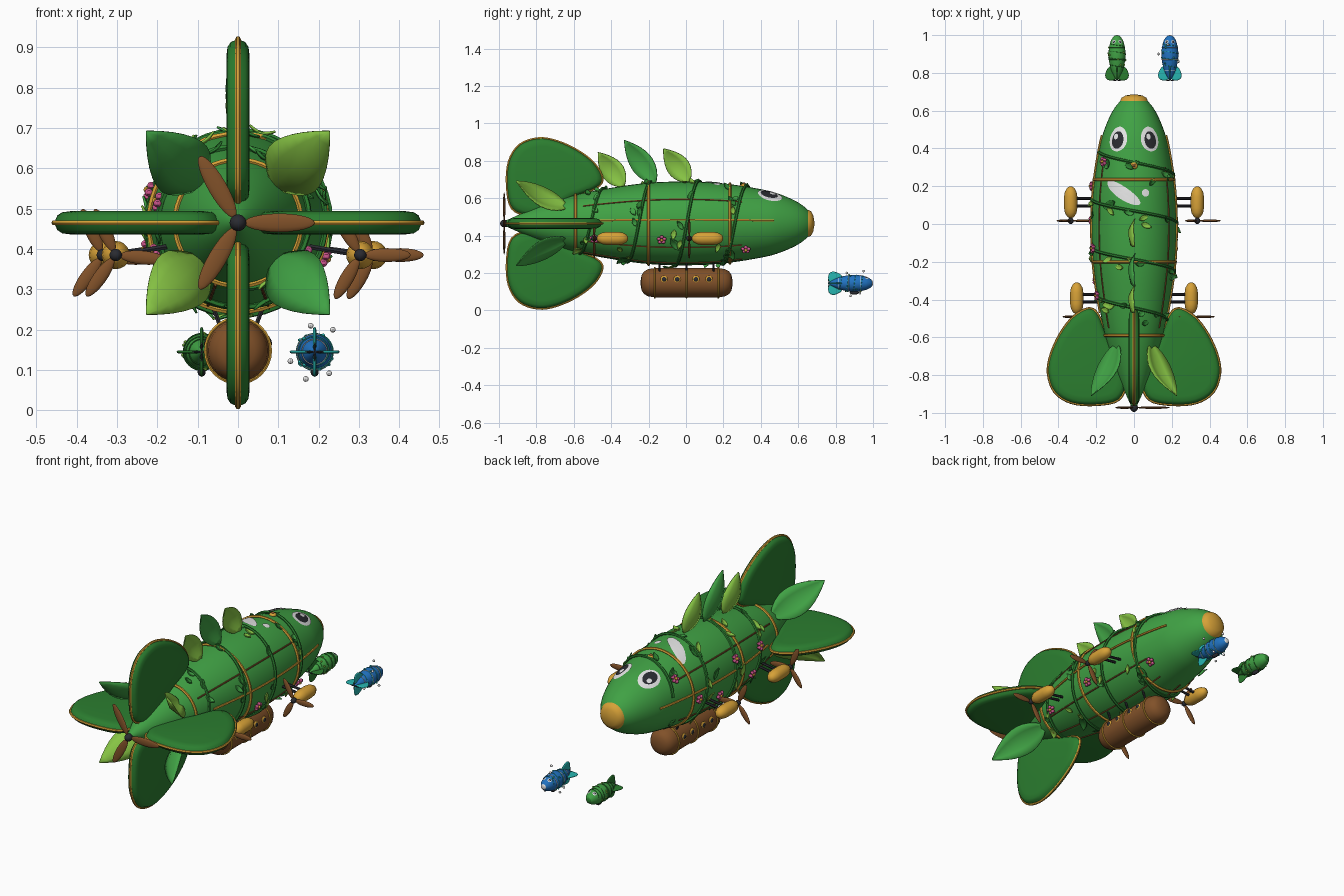
import bpy, bmesh, math, random
from math import sin, cos, pi, radians
from mathutils import Vector as V

random.seed(4)
if "Cube" in bpy.data.objects:
    bpy.data.objects.remove(bpy.data.objects["Cube"])


def material(name, code):
    lin = [(int(code[i:i + 2], 16) / 255) ** 2.2 for i in (0, 2, 4)] + [1]
    m = bpy.data.materials.new(name)
    m.use_nodes = True
    m.diffuse_color = lin
    m.node_tree.nodes["Principled BSDF"].inputs["Base Color"].default_value = lin
    return m


GREEN = material("leaf green", "42A046")
DEEP = material("deep green", "2F7D33")
LIGHT = material("light green", "86C346")
GOLD = material("gold", "D6A03A")
BROWN = material("wood brown", "80522D")
DARK = material("dark grey", "2E2F34")
WHITE = material("white", "E4E4E4")
PINK = material("pink", "D2588F")
BLUE = material("blue", "2672C0")
TEAL = material("teal", "2CB5B0")


def grid(name, rows, mat, wrap=False, cap=""):
    """Quad mesh through rows of points, with optional end caps."""
    bm = bmesh.new()
    vs = [[bm.verts.new(p) for p in row] for row in rows]
    n = len(rows[0])
    for a, b in zip(vs, vs[1:]):
        for i in range(n if wrap else n - 1):
            j = (i + 1) % n
            bm.faces.new((a[i], a[j], b[j], b[i]))
    if "s" in cap:
        bm.faces.new(vs[0])
    if "e" in cap:
        bm.faces.new(vs[-1])
    bmesh.ops.recalc_face_normals(bm, faces=bm.faces)
    me = bpy.data.meshes.new(name)
    bm.to_mesh(me)
    bm.free()
    me.materials.append(mat)
    ob = bpy.data.objects.new(name, me)
    bpy.context.collection.objects.link(ob)
    return ob


def tube(name, pts, r, mat, closed=False):
    cu = bpy.data.curves.new(name, "CURVE")
    cu.dimensions = "3D"
    cu.bevel_depth, cu.bevel_resolution, cu.use_fill_caps = r, 1, True
    sp = cu.splines.new("POLY")
    sp.points.add(len(pts) - 1)
    for p, q in zip(sp.points, pts):
        p.co = (*q, 1)
    sp.use_cyclic_u = closed
    cu.materials.append(mat)
    ob = bpy.data.objects.new(name, cu)
    bpy.context.collection.objects.link(ob)


def ball(name, c, size, mat, turn=None, n=12):
    """Ellipsoid; turn is an angle about the y axis."""
    rows = []
    for k in range(n + 1):
        a = pi * min(max(k / n, 0.01), 0.99)
        ring = []
        for i in range(n):
            p = V((size[0] * cos(a), size[1] * sin(a) * cos(2 * pi * i / n), size[2] * sin(a) * sin(2 * pi * i / n)))
            if turn is not None:
                p = V((p.x * cos(turn) - p.z * sin(turn), p.y, p.x * sin(turn) + p.z * cos(turn)))
            ring.append(V(c) + p)
        rows.append(ring)
    return grid(name, rows, mat, True, "se")


def lathe(name, prof, c, mat, n=40):
    """Profile of (y, radius) turned about the y axis."""
    return grid(name, [[V(c) + V((r * cos(2 * pi * i / n), y, r * sin(2 * pi * i / n))) for i in range(n)]
                       for y, r in prof], mat, True, "se")


def spline(pts, closed=False, steps=5):
    out, n = [], len(pts)
    pick = (lambda i: pts[i % n]) if closed else (lambda i: pts[min(max(i, 0), n - 1)])
    for i in range(n if closed else n - 1):
        p = [V(pick(i + k)) for k in (-1, 0, 1, 2)]
        for s in range(steps):
            t = s / steps
            out.append(p[1] + 0.5 * t * (p[2] - p[0] + t * (2 * p[0] - 5 * p[1] + 4 * p[2] - p[3]
                       + t * (3 * (p[1] - p[2]) + p[3] - p[0]))))
    return out if closed else out + [V(pts[-1])]


HULL = spline([(-.965, .015), (-.8, .085), (-.6, .15), (-.4, .19), (-.2, .217), (0, .224),
               (.2, .214), (.4, .183), (.5, .157), (.6, .112), (.66, .062), (.68, .015)])
FIN = spline([(.04, -.83), (.08, -.93), (.2, -.957), (.33, -.947), (.42, -.89), (.455, -.79), (.44, -.69),
              (.39, -.58), (.32, -.49), (.24, -.447), (.19, -.48), (.14, -.6), (.07, -.73)], True, 4)


def radius(y):
    for a, b in zip(HULL, HULL[1:]):
        if y <= b.x:
            return a.y + (b.y - a.y) * (y - a.x) / (b.x - a.x)
    return HULL[-1].y


def leaf(name, base, tip, side, w, mat):
    base, tip, side = V(base), V(tip), V(side).normalized()
    up = (tip - base).cross(side).normalized()
    rows = []
    for k in range(11):
        t = k / 10
        h = w / 2 * max(sin(pi * t ** 0.85), 0.02) ** 0.85
        mid = base.lerp(tip, t) + up * w * 0.25 * sin(pi * t)
        rows.append([mid + side * h * s - up * abs(s) * h * 0.3 for s in (-1, -.5, 0, .5, 1)])
    ob = grid(name, rows, mat)
    ob.modifiers.new("thickness", "SOLIDIFY").thickness = 0.005


def propeller(name, c, length, w, start):
    for k in range(3):
        a = start + k * 2 * pi / 3
        mid = V(c) + V((cos(a), 0, sin(a))) * length * 0.54
        ball(name + "_blade", mid, (length * 0.46, 0.007, w / 2), BROWN, a)
    ball(name + "_hub", c, (w * 0.45, w * 0.5, w * 0.45), DARK)


def ship(tag, c, sr, sy, sf, main, fin, trim, vine):
    """Hull with fins, rings, vine and eyes; returns its surface function."""
    c = V(c)

    def surf(y, a, off=0.0):
        r = radius(y) * sr + off
        return c + V((r * cos(a), y * sy, r * sin(a)))

    def patch(name, y, a, u, v, mat, off, rot=0):
        rows = []
        for k in range(6):
            ring = []
            for i in range(24):
                t, q = 2 * pi * i / 24, max(k / 5, 0.02)
                du, dv = u * q * cos(t), v * q * sin(t)
                x, yy = du * cos(rot) - dv * sin(rot), y + du * sin(rot) + dv * cos(rot)
                ring.append(surf(yy, a - x / radius(y), off * sr))
            rows.append(ring)
        grid(tag + name, rows, mat, True, "s")

    lathe(tag + "hull", [(y * sy, r * sr) for y, r in HULL], c, main)
    lathe(tag + "nose_cap", [(y * sy, r * sr) for y, r in
                             ((.64, .05), (.652, .073), (.668, .066), (.68, .045), (.686, .012))], c, trim)
    # Four fins with a rounded rim and edge trim
    for k in range(4):
        d = V((cos(k * pi / 2), 0, sin(k * pi / 2)))
        side = V((-d.z, 0, d.x))
        rows = []
        for s, h in ((.78, -.029), (.9, -.026), (.96, -.018), (1, 0), (.96, .018), (.9, .026), (.78, .029)):
            rows.append([c + d * sf * (.26 + (p.x - .26) * s) + side * h * sf
                         + V((0, sy * (-.75 + (p.y + .75) * s), 0)) for p in FIN])
        grid(tag + "tail_fin", rows, fin, True, "se")
        tube(tag + "fin_trim", [c + d * sf * p.x + V((0, sy * p.y, 0)) for p in FIN],
             .007 * sf, trim if sr == 1 else fin, True)
    # Hoops, vine, eyes
    for y in (.235, -.2, -.59):
        tube(tag + "hoop", [surf(y, 2 * pi * i / 48, .003 * sr) for i in range(48)], .008 * sr, trim, True)
    tube(tag + "vine", [surf(.38 - .95 * i / 160, 2.9 - i / 160 * 2 * pi * 3.7, .005 * sr) for i in range(161)],
         .008 * sr, vine)
    for s in (-1, 1):
        a = pi / 2 - s * radians(29)
        patch("eye_white", .45, a, .052, .066, WHITE, .004)
        patch("eye_pupil", .445, a, .033, .046, DARK, .007)
        patch("eye_glint", .463, a + .06, .012, .015, WHITE, .009)
    return surf, patch


# Main airship
AXIS = V((0, 0, .465))
surf, patch = ship("", AXIS, 1, 1, 1, GREEN, DEEP, GOLD, DEEP)
patch("shine_streak", .165, pi / 2 + .28, .11, .033, WHITE, .004, radians(-33))
patch("shine_dot", .165, pi / 2 - .28, .02, .02, WHITE, .004)
for a in (5, 175):
    tube("side_rail", [surf(-.47 + .94 * i / 24, radians(a), .003) for i in range(25)], .006, GOLD)
for a in (35, 145, 215, 325, 250, 290):
    tube("hull_rib", [surf(-.55 + .85 * i / 24, radians(a), .001) for i in range(25)], .004, BROWN)
ball("brow_jewel", surf(.31, pi / 2, .003), (.02, .02, .012), GOLD)
ball("brow_jewel_core", surf(.31, pi / 2, .01), (.01, .01, .01), BROWN)
propeller("tail_propeller", (0, -.972, .465), .19, .046, 0)

# Crest leaves and diagonal tail leaves
for base, tip, m in (((0, -.33, .66), (0, -.47, .845), LIGHT), ((0, -.16, .68), (0, -.33, .91), GREEN),
                     ((0, .02, .685), (0, -.12, .865), LIGHT)):
    leaf("crest_leaf", base, tip, (.15, .8, .6), .125, m)
for sx, sz in ((1, 1), (-1, 1), (-1, -1), (1, -1)):
    leaf("tail_leaf", AXIS + V((sx * .085, -.63, sz * .085)), AXIS + V((sx * .225, -.91, sz * .225)),
         (-sz, 0, sx), .16, LIGHT if sx * sz > 0 else GREEN)

# Small leaves along the vine and on the flanks
for i in range(64):
    t = (i + random.random()) / 64
    y, a = .36 - .93 * t, 2.85 - t * 2 * pi * 3.65
    if i % 4 == 0:
        a += 1.1
    da = random.choice((-1, 1)) * .2
    big = 1.7 if i % 9 == 0 else 1
    tip = surf(y + random.uniform(-.04, .03) * big, a + da * big, .022)
    base = surf(y, a, .006)
    side = (tip - base).cross(V((cos(a), 0, sin(a))))
    leaf("vine_leaf", base, tip, side, .026 * big, random.choice((LIGHT, GREEN, DEEP)))

# Flowers
for y, a in ((.32, -42), (-.13, -22), (-.49, -26), (.33, 142), (.2, 185), (.02, 196),
             (-.13, 160), (-.3, 200), (-.38, 165)):
    a = radians(a)
    n, u = V((cos(a), 0, sin(a))), V((-sin(a), 0, cos(a)))
    c = surf(y, a, .012)
    for k in range(5):
        t = k * 2 * pi / 5
        ball("flower_petal", c + (u * cos(t) + V((0, sin(t), 0))) * .016, (.01, .011, .01), PINK, n=7)
    ball("flower_heart", c + n * .006, (.009, .009, .009), GOLD, n=7)

# Engine pods on struts
POD = [(-.083, .008), (-.075, .02), (-.055, .031), (-.03, .035), (.03, .035), (.055, .031), (.075, .02), (.083, .008)]
for s in (-1, 1):
    for x, y, turn in ((.335, .115, 0), (.303, -.393, .0)):
        c = V((s * x, y, .385))
        lathe("engine_pod", POD, c, GOLD, 20)
        for dy in (-.02, .02):
            tube("engine_strut", [V((s * .15, y + dy, .41)), c + V((0, dy, 0))], .007, DARK)
        tube("engine_shaft", [c, c + V((0, -.1, 0))], .007, DARK)
        propeller("engine_propeller", c - V((0, .098, 0)), .125, .034, turn if s > 0 else 2.0 + turn)

# Gondola with bands, portholes and hangers
CAB = V((0, .003, .148))
half = [(.0, .078), (.17, .078), (.205, .073), (.228, .06), (.24, .042), (.245, .015)]
lathe("gondola", [(-y, r) for y, r in half[:0:-1]] + half, CAB, BROWN)
for y in (-.17, 0, .17):
    tube("gondola_band", [CAB + V((.08 * cos(i * pi / 16), y, .08 * sin(i * pi / 16))) for i in range(32)],
         .005, GOLD, True)
    for s in (-1, 1):
        tube("gondola_hanger", [CAB + V((s * .04, y * .85, .05)), CAB + V((s * .07, y * .85, .13))], .006, DARK)
for y in (-.12, -.05, .05, .12):
    for s in (-1, 1):
        c = CAB + V((s * .074, y, .018))
        ball("porthole_frame", c, (.007, .02, .02), GOLD)
        ball("porthole_glass", c, (.01, .015, .015), DARK)

# Two small companion airships
for tag, x, main, fin, trim, vine in (("small_green_", -.09, GREEN, DEEP, DEEP, DEEP),
                                      ("small_blue_", .19, BLUE, TEAL, WHITE, TEAL)):
    c = V((x, .9, .145))
    sf, _ = ship(tag, c, .2, .145, .135, main, fin, trim, vine)
    for k in range(4):
        a = k * pi / 2
        ball(tag + "blade", c + V((cos(a) * .012, -.14, sin(a) * .012)), (.012, .002, .003), DARK, a, 6)
    for k in range(14):
        y, a = random.uniform(-.4, .3), random.uniform(0, 2 * pi)
        ball(tag + "bud", sf(y, a, .002), (.005, .005, .005), LIGHT if main == GREEN else TEAL, n=6)
    ball(tag + "gondola", c + V((0, 0, -.05)), (.01, .025, .011), DARK)
for x, y, z in ((.235, .86, .2), (.226, .93, .092), (.168, .88, .078), (.13, .9, .122), (.18, .95, .21)):
    ball("bubble", (x, y, z), (.007, .007, .007), WHITE, n=8)

# Convert tubes to meshes and smooth everything
bpy.ops.object.select_all(action="DESELECT")
curves = [o for o in bpy.context.scene.objects if o.type == "CURVE"]
for o in curves:
    o.select_set(True)
bpy.context.view_layer.objects.active = curves[0]
bpy.ops.object.convert(target="MESH")
for o in bpy.context.scene.objects:
    o.select_set(o.type == "MESH")
bpy.ops.object.shade_smooth_by_angle(angle=radians(40))
